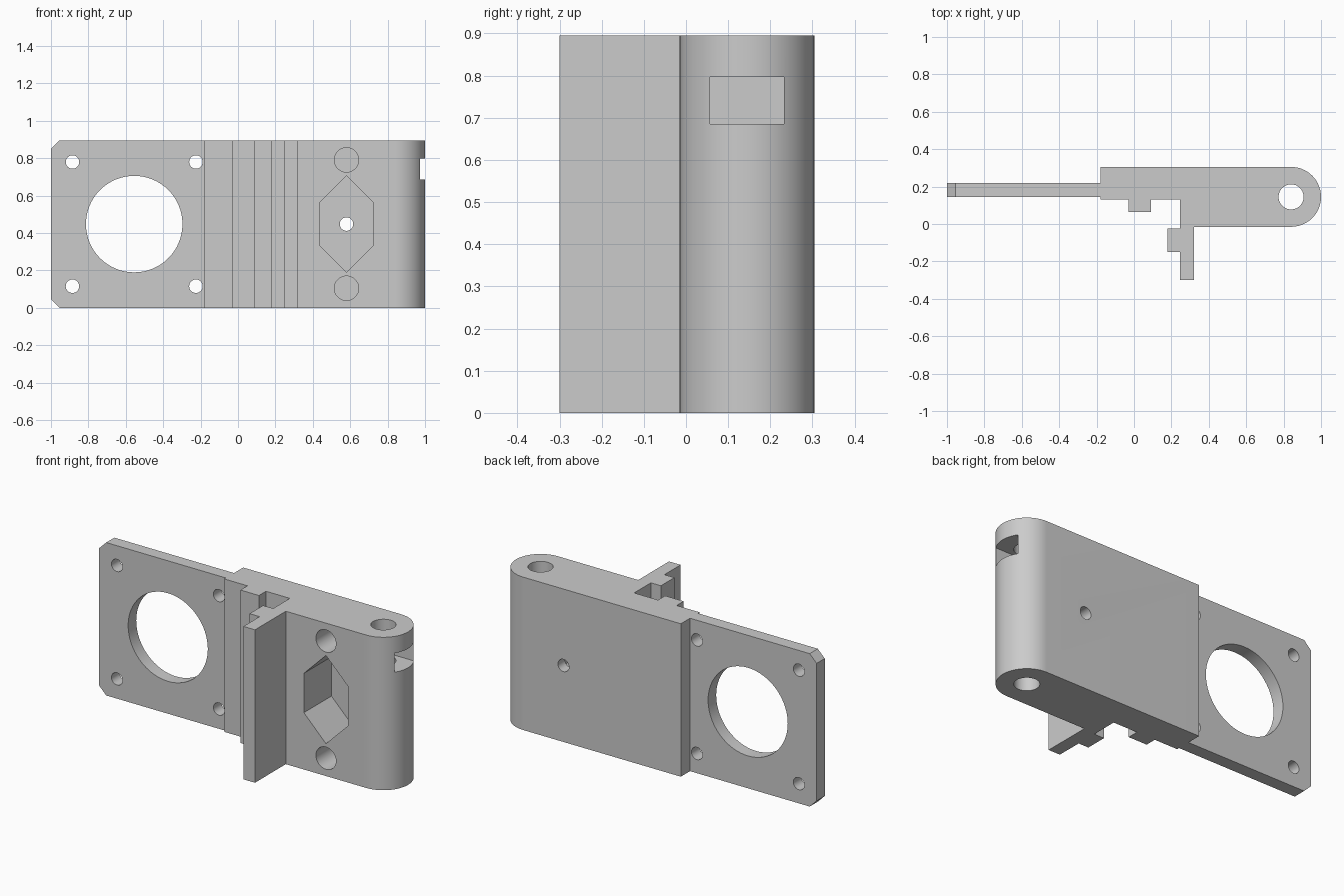
import bpy
import bmesh
from math import sin, cos, pi, radians
from mathutils import Vector

cube = bpy.data.objects.get("Cube")
if cube:
    bpy.data.objects.remove(cube, do_unlink=True)

HEIGHT = 0.895
MID = HEIGHT / 2

grey = bpy.data.materials.new("light grey")
grey.use_nodes = True
colour = (0.6, 0.6, 0.6, 1)
grey.diffuse_color = colour
grey.node_tree.nodes["Principled BSDF"].inputs["Base Color"].default_value = colour


def arc(cx, cy, r, start=0, end=360, steps=64):
    """Points on an arc; a full turn leaves out the repeated last point."""
    count = steps if end - start == 360 else steps + 1
    angles = [radians(start + (end - start) * i / steps) for i in range(count)]
    return [(cx + r * cos(a), cy + r * sin(a)) for a in angles]


def prism(name, outline, axis, low, high):
    """Extrude an outline along z (outline in x, y) or y (outline in x, z)."""
    bm = bmesh.new()
    place = (lambda a, b: (a, b, low)) if axis == "z" else (lambda a, b: (a, low, b))
    face = bm.faces.new([bm.verts.new(place(a, b)) for a, b in outline])
    step = Vector((0, 0, high - low) if axis == "z" else (0, high - low, 0))
    grown = bmesh.ops.extrude_face_region(bm, geom=[face], use_keep_orig=True)
    moved = [v for v in grown["geom"] if isinstance(v, bmesh.types.BMVert)]
    bmesh.ops.translate(bm, verts=moved, vec=step)
    bmesh.ops.recalc_face_normals(bm, faces=bm.faces)
    mesh = bpy.data.meshes.new(name)
    bm.to_mesh(mesh)
    bm.free()
    mesh.materials.append(grey)
    obj = bpy.data.objects.new(name, mesh)
    bpy.context.collection.objects.link(obj)
    return obj


def cut(obj, cutters):
    """Subtract the cutters, apply the result and shade it."""
    bpy.context.view_layer.objects.active = obj
    for cutter in cutters:
        cutter.hide_render = True
        mod = obj.modifiers.new("cut", "BOOLEAN")
        mod.operation = "DIFFERENCE"
        mod.solver = "EXACT"
        mod.object = cutter
        bpy.ops.object.modifier_apply(modifier=mod.name)
        bpy.data.objects.remove(cutter, do_unlink=True)
    bpy.ops.object.select_all(action="DESELECT")
    obj.select_set(True)
    bpy.ops.object.shade_smooth_by_angle(angle=radians(30))


# Mounting plate with clipped outer corners
LEFT, EDGE, CLIP = -1.0, -0.18, 0.045
plate = prism("mounting_plate", [
    (EDGE, 0), (EDGE, HEIGHT), (LEFT + CLIP, HEIGHT), (LEFT, HEIGHT - CLIP),
    (LEFT, CLIP), (LEFT + CLIP, 0)], "y", 0.145, 0.22)

# Large bore and four screw holes
holes = [prism("bore", arc(-0.555, MID, 0.258), "y", 0, 0.4)]
for x in (-0.885, -0.225):
    for side in (-1, 1):
        holes.append(prism("screw", arc(x, MID + side * 0.332, 0.036, steps=32), "y", 0, 0.4))
cut(plate, holes)

# Hinge body: rounded end, locating tab and hooked arm in one profile
PIN_X, PIN_Y, R = 0.84, 0.145, 0.16
BACK, FRONT = PIN_Y + R, PIN_Y - R
body = prism("hinge_body", arc(PIN_X, PIN_Y, R, -90, 90, 40) + [
    (EDGE, BACK), (EDGE, 0.13),
    (-0.03, 0.13), (-0.03, 0.065), (0.09, 0.065), (0.09, 0.13),
    (0.245, 0.13), (0.245, -0.025),
    (0.18, -0.025), (0.18, -0.15), (0.245, -0.15),
    (0.245, -0.3), (0.32, -0.3), (0.32, FRONT)], "z", 0, HEIGHT)

# Pin hole, end slot, six-sided pocket, centre hole and two blind holes
MOUNT_X, DEPTH = 0.58, 0.24
W, SIDE, TIP = 0.143, 0.115, 0.258
pocket = [(MOUNT_X + a, MID + b) for a, b in (
    (0, TIP), (-W, SIDE), (-W, -SIDE), (0, -TIP), (W, -SIDE), (W, SIDE))]
slot = [(0.75, 0.057), (1.1, 0.057), (1.1, 0.233), (0.75, 0.233)]
cutters = [
    prism("pin", arc(PIN_X, PIN_Y, 0.067), "z", -0.1, 1),
    prism("slot", slot, "z", 0.685, 0.797),
    prism("pocket", pocket, "y", -0.1, DEPTH),
    prism("centre", arc(MOUNT_X, MID, 0.036, steps=32), "y", -0.1, 0.4),
]
for side in (-1, 1):
    cutters.append(prism("blind", arc(MOUNT_X, MID + side * 0.343, 0.065), "y", -0.1, DEPTH))
cut(body, cutters)
